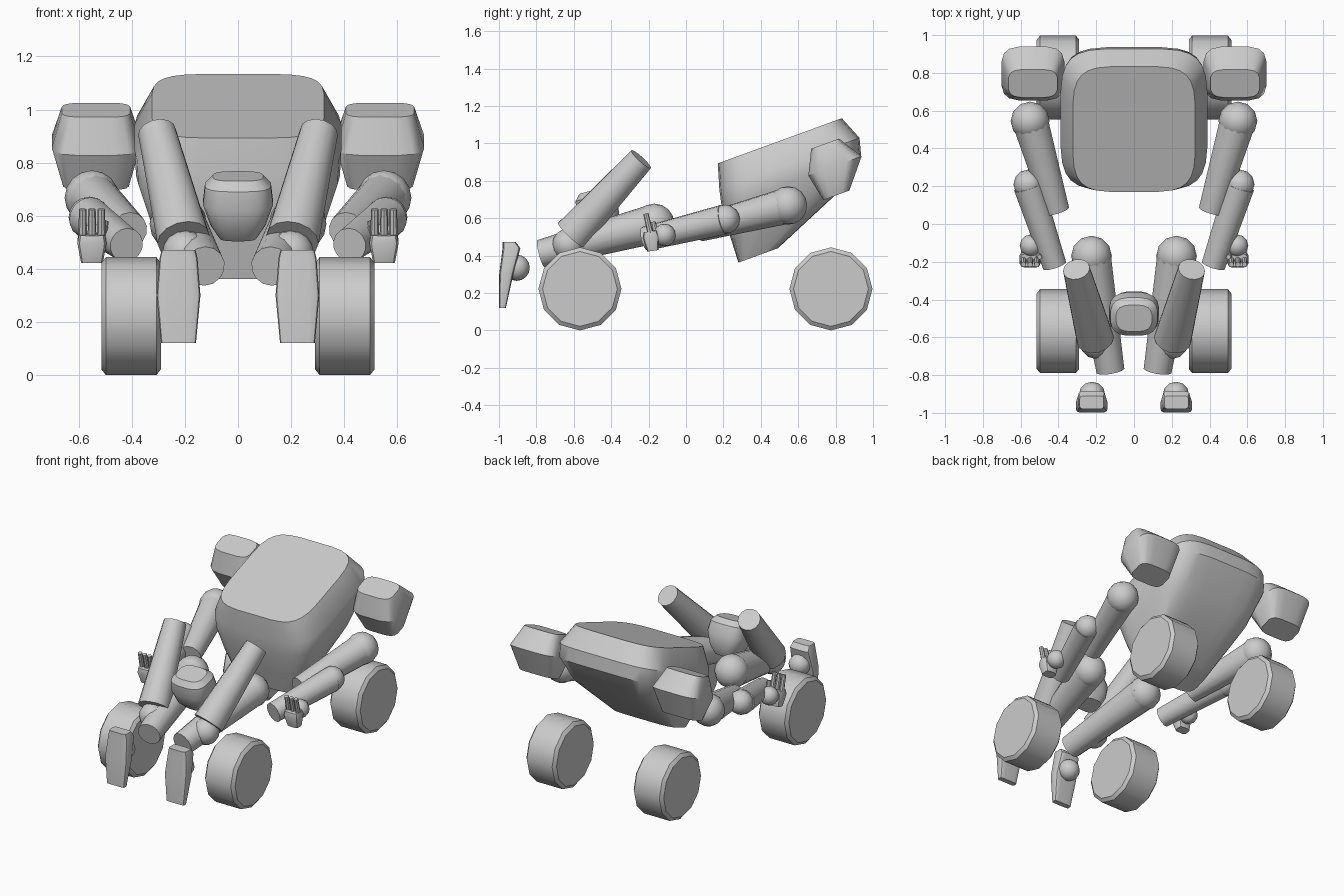
import bpy, bmesh, math
from mathutils import Vector, Matrix

if "Cube" in bpy.data.objects:
    bpy.data.objects.remove(bpy.data.objects["Cube"])


def finish(name, bm, mat=None, angle=35):
    if mat is not None:
        bmesh.ops.transform(bm, matrix=mat, verts=bm.verts)
    bmesh.ops.recalc_face_normals(bm, faces=bm.faces)
    me = bpy.data.meshes.new(name)
    bm.to_mesh(me)
    bm.free()
    ob = bpy.data.objects.new(name, me)
    bpy.context.collection.objects.link(ob)
    bpy.ops.object.select_all(action='DESELECT')
    ob.select_set(True)
    bpy.context.view_layer.objects.active = ob
    bpy.ops.object.shade_smooth_by_angle(angle=math.radians(angle))
    return ob


def loft(name, rings, mat, sides=24, power=4):
    """Capped loft; each ring is (height, centre y, half depth y, half width x)."""
    bm = bmesh.new()
    loops = []
    for h, cy, hy, hx in rings:
        loop = []
        for i in range(sides):
            a = 2 * math.pi * (i + 0.5) / sides
            c, s = math.cos(a), math.sin(a)
            x = hx * math.copysign(abs(c) ** (2 / power), c)
            y = hy * math.copysign(abs(s) ** (2 / power), s)
            loop.append(bm.verts.new((x, cy + y, h)))
        loops.append(loop)
    for lo, hi in zip(loops, loops[1:]):
        for i in range(sides):
            j = (i + 1) % sides
            bm.faces.new((lo[i], lo[j], hi[j], hi[i]))
    bm.faces.new(loops[0][::-1])
    bm.faces.new(loops[-1])
    return finish(name, bm, mat)


def place(loc, tilt=0):
    return Matrix.Translation(loc) @ Matrix.Rotation(math.radians(tilt), 4, 'X')


def limb(name, a, b, r1, r2, sides=14):
    a, b = Vector(a), Vector(b)
    d = b - a
    bm = bmesh.new()
    bmesh.ops.create_cone(bm, cap_ends=True, segments=sides, radius1=r1,
                          radius2=r2, depth=d.length)
    rot = d.to_track_quat('Z', 'Y').to_matrix().to_4x4()
    return finish(name, bm, Matrix.Translation((a + b) / 2) @ rot)


def ball(name, loc, r):
    bm = bmesh.new()
    bmesh.ops.create_uvsphere(bm, u_segments=12, v_segments=8, radius=r)
    return finish(name, bm, Matrix.Translation(loc))


# Chest and head, leaning forward
loft("torso", [(.245, .50, .113, .23), (.42, .712, .318, .335), (.56, .803, .398, .385),
               (.65, .825, .40, .39), (.781, .818, .354, .325)],
     place((0, 0, 0), 20), 28, 4.5)
loft("head", [(-.125, 0, .06, .07), (-.07, 0, .10, .105), (.01, 0, .115, .133),
              (.08, 0, .105, .125), (.113, 0, .073, .095)],
     place((0, -.47, .64), 15), 20, 3)

for side, s in (("left", 1), ("right", -1)):
    # Wheels
    for end, y in (("front", -.567), ("rear", .775)):
        turn = Matrix.Translation((.4025 * s, y, .222)) @ Matrix.Rotation(math.pi / 2, 4, 'Y')
        bm = bmesh.new()
        prof = [(-.1125, .2), (-.095, .222), (.095, .222), (.1125, .2)]
        loops = [[bm.verts.new((r * math.cos(k * math.pi / 6), r * math.sin(k * math.pi / 6), h))
                  for k in range(12)] for h, r in prof]
        for lo, hi in zip(loops, loops[1:]):
            for i in range(12):
                bm.faces.new((lo[i], lo[i - 1], hi[i - 1], hi[i]))
        bm.faces.new(loops[0])
        bm.faces.new(loops[-1])
        finish(f"{side}_{end}_wheel", bm, turn)

    # Shoulder pod
    loft(f"{side}_shoulder_pod", [(-.14, -.047, .075, .125), (.01, 0, .153, .168),
                                  (.14, -.009, .08, .13)],
         place((.535 * s, .80, .87), 20), 16, 4)

    # Arm
    ball(f"{side}_shoulder_joint", (.55 * s, .545, .668), .103)
    limb(f"{side}_upper_arm", (.55 * s, .545, .668), (.41 * s, .07, .545), .097, .07)
    ball(f"{side}_elbow_joint", (.56 * s, .21, .594), .078)
    limb(f"{side}_forearm", (.56 * s, .20, .592), (.42 * s, -.22, .49), .08, .065)

    # Hand with fingers pointing up
    ball(f"{side}_wrist", (.545 * s, -.115, .51), .06)
    loft(f"{side}_palm", [(-.055, 0, .03, .042), (.02, 0, .045, .056), (.05, 0, .035, .05)],
         place((.55 * s, -.185, .48), 8), 12, 4)
    for i, x in enumerate((.515, .55, .585)):
        limb(f"{side}_finger_{i + 1}", (x * s, -.185, .50), (x * s, -.215, .625), .017, .014, 8)
    limb(f"{side}_thumb", (.51 * s, -.16, .50), (.50 * s, -.175, .58), .015, .013, 8)

    # Leg
    ball(f"{side}_hip_joint", (.225 * s, -.17, .57), .108)
    limb(f"{side}_thigh", (.225 * s, -.17, .57), (.125 * s, -.775, .41), .105, .076)
    ball(f"{side}_knee_joint", (.20 * s, -.63, .46), .085)
    limb(f"{side}_shin", (.205 * s, -.61, .51), (.305 * s, -.24, .915), .10, .072)

    # Foot plate and ankle
    ball(f"{side}_ankle", (.222 * s, -.905, .335), .07)
    loft(f"{side}_foot", [(.12, -.981, .018, .066), (.30, -.961, .038, .083),
                          (.44, -.933, .048, .072), (.472, -.945, .035, .064)],
         place((.224 * s, 0, 0)), 16, 6)
